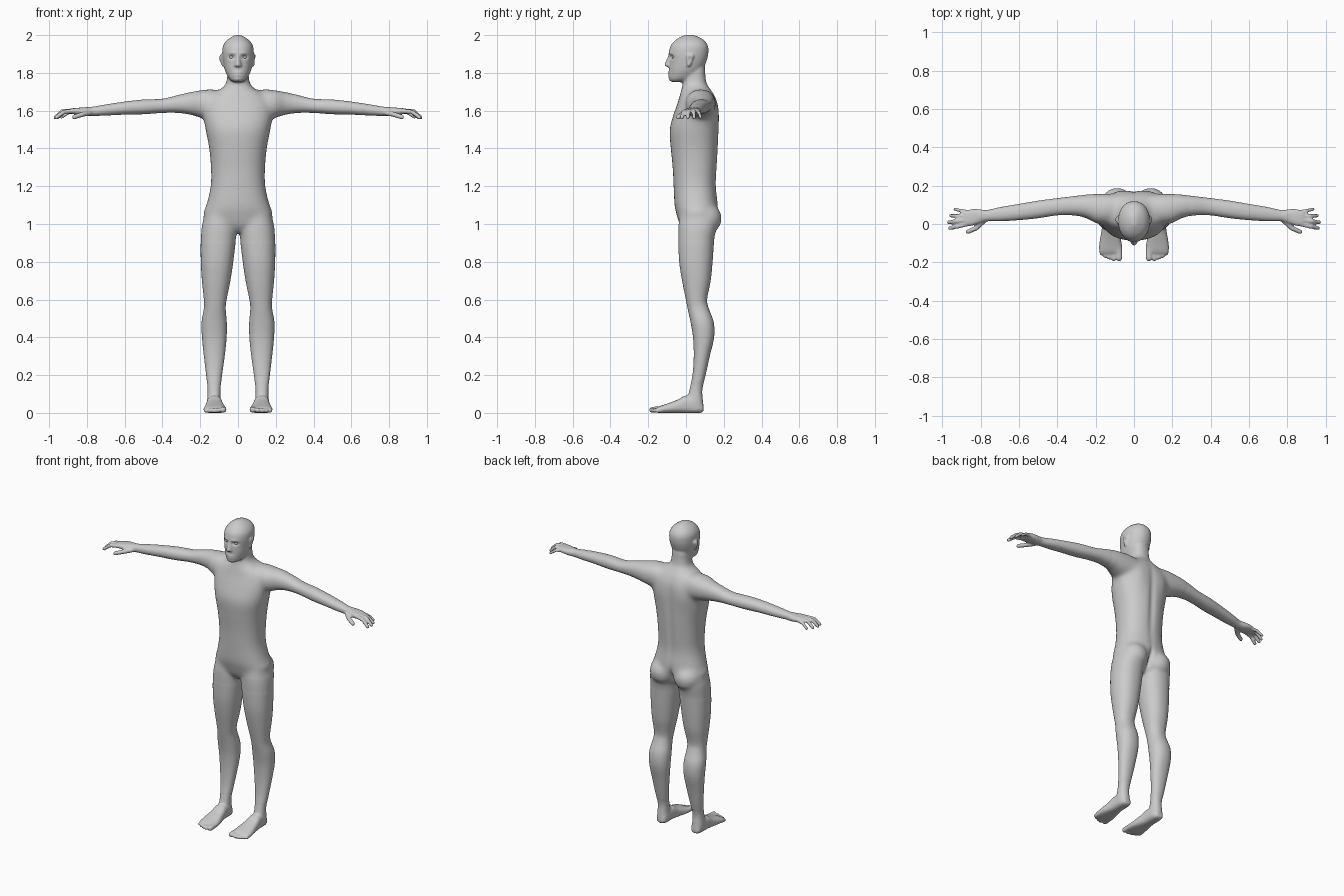
import bpy, bmesh, math
from mathutils import Vector

body = bmesh.new()
AXES = {'x': lambda t, a, b: (t, a, b), 'y': lambda t, a, b: (a, t, b), 'z': lambda t, a, b: (a, b, t)}


def spline(rows, steps=4):
    """Catmull-Rom interpolation of the section table."""
    out = []
    for i in range(len(rows) - 1):
        p0, p1, p2, p3 = (rows[max(0, min(len(rows) - 1, i + k))] for k in (-1, 0, 1, 2))
        for s in range(steps):
            t = s / steps
            out.append([0.5 * (2*b + (c - a)*t + (2*a - 5*b + 4*c - d)*t*t + (3*b - a - 3*c + d)*t**3)
                        for a, b, c, d in zip(p0, p1, p2, p3)])
    return out + [rows[-1]]


def loft(rows, axis, power=2.2, n=36):
    """Skin rounded sections given as (position, a_min, a_max, b_min, b_max)."""
    rings = []
    for t, a0, a1, b0, b1 in spline(rows):
        ring = []
        for k in range(n):
            c, s = math.cos(2*math.pi*k/n), math.sin(2*math.pi*k/n)
            c, s = (math.copysign(abs(v)**(2/power), v) for v in (c, s))
            ring.append(body.verts.new(AXES[axis](t, (a0+a1)/2 + c*(a1-a0)/2, (b0+b1)/2 + s*(b1-b0)/2)))
        rings.append(ring)
    for r, q in zip(rings, rings[1:]):
        for k in range(n):
            body.faces.new((r[k], r[(k+1) % n], q[(k+1) % n], q[k]))
    body.faces.new(rings[0])
    body.faces.new(rings[-1])


def hull(*balls):
    """Convex skin around balls given as (x, y, z, radius)."""
    vs = []
    for x, y, z, r in balls:
        for i in range(1, 10):
            for k in range(14):
                th, ph = math.pi*i/10, 2*math.pi*k/14
                vs.append(body.verts.new((x + r*math.sin(th)*math.cos(ph),
                                          y + r*math.sin(th)*math.sin(ph), z + r*math.cos(th))))
    bmesh.ops.convex_hull(body, input=vs)
    bmesh.ops.delete(body, geom=[v for v in vs if v.is_valid and not v.link_faces], context='VERTS')


def blob(center, radii):
    vs = bmesh.ops.create_uvsphere(body, u_segments=28, v_segments=18, radius=1)['verts']
    for v in vs:
        v.co = Vector(center) + Vector(a*b for a, b in zip(v.co, radii))


# arm
loft([(.06, .04, .15, 1.57, 1.70), (.14, .0, .158, 1.555, 1.714), (.2, .003, .158, 1.562, 1.708),
      (.25, .03, .155, 1.577, 1.70), (.32, .045, .145, 1.588, 1.682), (.4, .045, .135, 1.588, 1.663),
      (.5, .03, .122, 1.581, 1.659), (.6, .02, .105, 1.579, 1.648), (.7, .014, .088, 1.574, 1.633),
      (.77, .014, .073, 1.572, 1.621), (.81, .008, .076, 1.572, 1.619)], 'x')
# palm
loft([(.77, .016, .071, 1.574, 1.619), (.81, .003, .077, 1.574, 1.617), (.85, -.01, .077, 1.578, 1.615),
      (.88, -.01, .068, 1.583, 1.612), (.89, 0, .06, 1.588, 1.608)], 'x', 2.6)
# fingers and thumb
for pts, r in (([(.86, .002, 1.598), (.922, -.013, 1.594), (.962, -.022, 1.563)], .0125),
               ([(.87, .022, 1.6), (.93, .014, 1.597), (.968, .009, 1.564)], .0125),
               ([(.865, .042, 1.598), (.92, .042, 1.594), (.956, .043, 1.563)], .012),
               ([(.85, .06, 1.594), (.9, .069, 1.589), (.935, .077, 1.565)], .011),
               ([(.785, .016, 1.588), (.825, -.022, 1.58), (.868, -.041, 1.566)], .0145)):
    for i in (0, 1):
        hull((*pts[i], r - .001*i), (*pts[i+1], r - .001*(i+1)))
# leg
loft([(1.08, .02, .168, -.03, .16), (1.0, .008, .19, -.04, .165), (.92, .011, .197, -.041, .15),
      (.8, .025, .197, -.036, .141), (.7, .04, .191, -.021, .131), (.6, .06, .181, -.001, .112),
      (.55, .065, .181, .009, .122), (.48, .059, .193, .024, .147), (.4, .06, .191, .037, .149),
      (.3, .07, .181, .041, .126), (.2, .084, .169, .034, .104), (.12, .092, .161, .017, .087),
      (.05, .09, .165, 0, .092), (.012, .092, .16, 0, .088)], 'z')
# foot
loft([(.093, .105, .148, .008, .045), (.07, .09, .16, -.001, .07), (0, .084, .166, -.001, .092),
      (-.04, .077, .171, -.001, .072), (-.1, .064, .181, -.001, .049), (-.14, .062, .181, -.001, .036),
      (-.155, .072, .172, .004, .028)], 'y', 2.7)
# toes
for x, y, r in ((.078, -.178, .017), (.106, -.182, .0125), (.129, -.175, .012), (.15, -.167, .0115), (.17, -.154, .011)):
    hull((x, -.12, r + .004, r), (x, y, r, r))
# buttock and ear
blob((.088, .098, 1.03), (.088, .093, .085))
hull((.08, .012, 1.89, .013), (.084, .03, 1.888, .012), (.08, .015, 1.84, .008))

# mirror limbs to the other side
dup = bmesh.ops.duplicate(body, geom=body.verts[:] + body.edges[:] + body.faces[:])['geom']
for v in dup:
    if isinstance(v, bmesh.types.BMVert):
        v.co.x *= -1

# torso and neck: (z, half width, front, back)
loft([(z, -w, w, f, b) for z, w, f, b in (
    (.955, .05, .0, .1), (.99, .13, -.03, .14), (1.05, .184, -.05, .165), (1.1, .168, -.061, .17),
    (1.2, .145, -.066, .16), (1.3, .144, -.071, .165), (1.4, .153, -.081, .171), (1.5, .172, -.087, .174),
    (1.58, .185, -.066, .174), (1.64, .18, -.045, .168), (1.685, .145, -.032, .15), (1.715, .092, -.024, .13),
    (1.75, .062, -.016, .108), (1.83, .055, -.01, .1))], 'z', 2.3)
# head
loft([(z, -w, w, f, b) for z, w, f, b in (
    (1.752, .024, -.075, -.02), (1.765, .045, -.087, .03), (1.79, .06, -.09, .065), (1.82, .071, -.09, .09),
    (1.86, .079, -.088, .108), (1.9, .083, -.091, .118), (1.94, .08, -.083, .117), (1.97, .062, -.06, .099),
    (1.99, .035, -.03, .068), (2.001, .012, -.005, .04))], 'z', 2.1)
# nose
hull((0, -.086, 1.895, .007), (0, -.106, 1.843, .009), (.012, -.093, 1.839, .008), (-.012, -.093, 1.839, .008))

# fuse everything into one skin
bmesh.ops.recalc_face_normals(body, faces=body.faces[:])
mesh = bpy.data.meshes.new("body")
body.to_mesh(mesh)
body.free()
obj = bpy.data.objects.new("body", mesh)
bpy.context.collection.objects.link(obj)
mod = obj.modifiers.new("fuse", 'REMESH')
mod.mode = 'VOXEL'
mod.voxel_size = .0055
skin = bpy.data.meshes.new_from_object(obj.evaluated_get(bpy.context.evaluated_depsgraph_get()))
obj.modifiers.clear()
obj.data = skin

# blend the joints, then soften all over
bm = bmesh.new()
bm.from_mesh(skin)


def smooth(test, times):
    vs = [v for v in bm.verts if test(abs(v.co.x), v.co.y, v.co.z)]
    for _ in range(times):
        bmesh.ops.smooth_vert(bm, verts=vs, factor=.5, use_axis_x=True, use_axis_y=True, use_axis_z=True)


smooth(lambda x, y, z: x < .3 and .9 < z < 1.74, 30)
smooth(lambda x, y, z: x < .26 and 1.0 < z < 1.72, 20)
smooth(lambda x, y, z: .03 < z < .16, 12)
smooth(lambda x, y, z: y > -.06 and x < .075 and 1.7 < z < 1.8, 12)
smooth(lambda x, y, z: True, 3)

# surface modelling: (centre, radii, push), mirrored in x
BUMPS = [((.034, -.085, 1.884), (.018, .04, .011), (0, .013, 0)),     # eye socket
         ((.03, -.085, 1.905), (.022, .04, .008), (0, -.004, 0)),     # brow
         ((0, -.09, 1.794), (.024, .03, .012), (0, -.008, 0)),        # lips
         ((0, -.095, 1.794), (.024, .03, .0045), (0, .006, 0)),       # mouth line
         ((0, -.09, 1.766), (.02, .03, .011), (0, -.004, 0)),         # chin
         ((.095, .022, 1.872), (.012, .01, .018), (-.007, 0, 0)),     # ear hollow
         ((0, .17, 1.4), (.022, .06, .24), (0, -.009, 0)),            # spine
         ((0, .17, 1.01), (.014, .07, .06), (0, -.025, 0)),           # cleft
         ((.09, .16, 1.57), (.05, .05, .08), (0, .006, 0))]           # shoulder blade
for v in bm.verts:
    p = Vector((abs(v.co.x), v.co.y, v.co.z))
    for c, r, push in BUMPS:
        d = sum(((a - b) / s)**2 for a, b, s in zip(p, c, r))
        if d < 6:
            v.co += Vector(push) * math.exp(-d)
    v.co.z = max(v.co.z, 0)
for f in bm.faces:
    f.smooth = True
bm.to_mesh(skin)
bm.free()

# eyes
for side, name in ((1, "left_eye"), (-1, "right_eye")):
    bpy.ops.mesh.primitive_uv_sphere_add(segments=20, ring_count=12, radius=.013, location=(side*.033, -.062, 1.884))
    bpy.context.object.name = name
    bpy.ops.object.shade_smooth()
